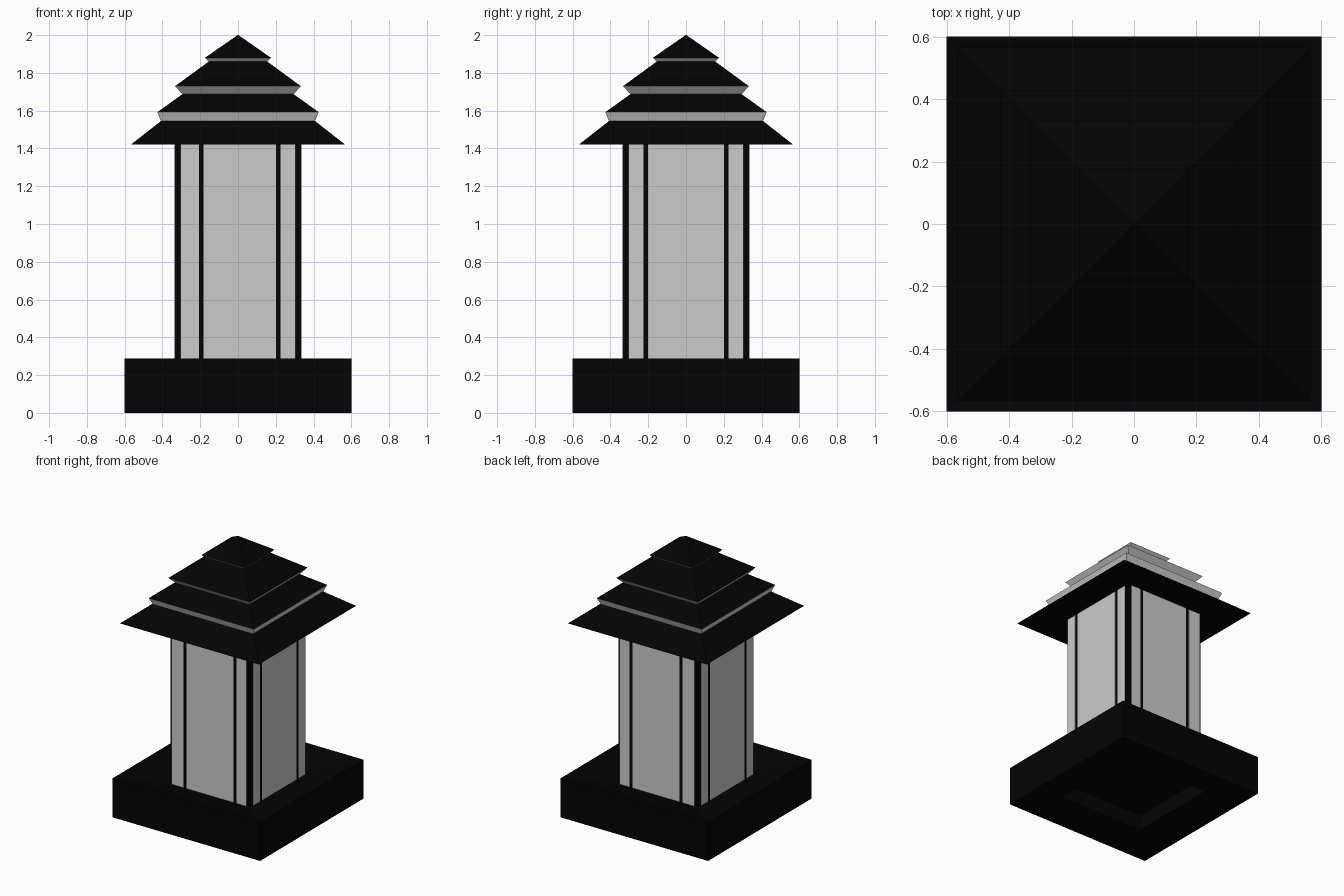
import bpy, bmesh

if "Cube" in bpy.data.objects:
    bpy.data.objects.remove(bpy.data.objects["Cube"])

black = bpy.data.materials.new("black_metal")
black.diffuse_color = (0.001, 0.001, 0.001, 1)
black.use_nodes = True
black.node_tree.nodes["Principled BSDF"].inputs["Base Color"].default_value = black.diffuse_color
grey = bpy.data.materials.new("frosted_grey")
grey.diffuse_color = (0.57, 0.57, 0.57, 1)
grey.use_nodes = True
grey.node_tree.nodes["Principled BSDF"].inputs["Base Color"].default_value = grey.diffuse_color


def finish(name, bm, mats):
    bmesh.ops.recalc_face_normals(bm, faces=bm.faces)
    me = bpy.data.meshes.new(name)
    bm.to_mesh(me)
    bm.free()
    for m in mats:
        me.materials.append(m)
    ob = bpy.data.objects.new(name, me)
    bpy.context.collection.objects.link(ob)
    return ob


def box(name, lo, hi, mat):
    bm = bmesh.new()
    bmesh.ops.create_cube(bm, size=1)
    for v in bm.verts:
        v.co = [hi[i] if v.co[i] > 0 else lo[i] for i in range(3)]
    return finish(name, bm, [mat])


def square_loft(name, profile, mats, bands=()):
    """Stack square rings (half width, z); listed bands use the second material."""
    bm = bmesh.new()
    rings = [[bm.verts.new((sx * h, sy * h, z))
              for sx, sy in ((-1, -1), (1, -1), (1, 1), (-1, 1))] for h, z in profile]
    for k in range(len(rings) - 1):
        for i in range(4):
            j = (i + 1) % 4
            f = bm.faces.new((rings[k][i], rings[k][j], rings[k + 1][j], rings[k + 1][i]))
            f.material_index = 1 if k in bands else 0
    bm.faces.new(rings[0])
    bm.faces.new(rings[-1])
    return finish(name, bm, mats)


# Base block: top and underside dish towards the middle, recess underneath
square_loft("base", [(0.344, 0.15), (0.344, 0.035), (0.6, 0), (0.6, 0.287), (0.33, 0.22)], [black])

# Lantern frame: two crossing boxes leave notched corners
Z0, Z1 = 0.215, 1.425
OUT, INN = 0.334, 0.305
box("frame_front_back", (-INN, -OUT, Z0), (INN, OUT, Z1), black)
box("frame_sides", (-OUT, -INN, Z0), (OUT, INN, Z1), black)

# Grey panes: a wide centre and two narrow outer ones on each side
D, E = OUT + 0.002, INN - 0.001
for s in (-1, 1):
    lo, hi = sorted((s * OUT, s * D))
    for part, a, b in (("left", -E, -0.207), ("centre", -0.182, 0.2), ("right", 0.224, E)):
        box(f"pane_{'front' if s < 0 else 'back'}_{part}", (a, lo, Z0), (b, hi, Z1), grey)
    for part, a, b in (("front", -E, -0.224), ("centre", -0.2, 0.2), ("back", 0.224, E)):
        box(f"pane_{'left' if s < 0 else 'right'}_{part}", (lo, a, Z0), (hi, b, Z1), grey)

# Tiered roof with grey bands under the upper eaves
roof = [(0.565, 1.422), (0.408, 1.545), (0.427, 1.592), (0.295, 1.687),
        (0.333, 1.73), (0.155, 1.86), (0.175, 1.88), (0.002, 2.0)]
square_loft("roof", roof, [black, grey], bands=(1, 3, 5))
